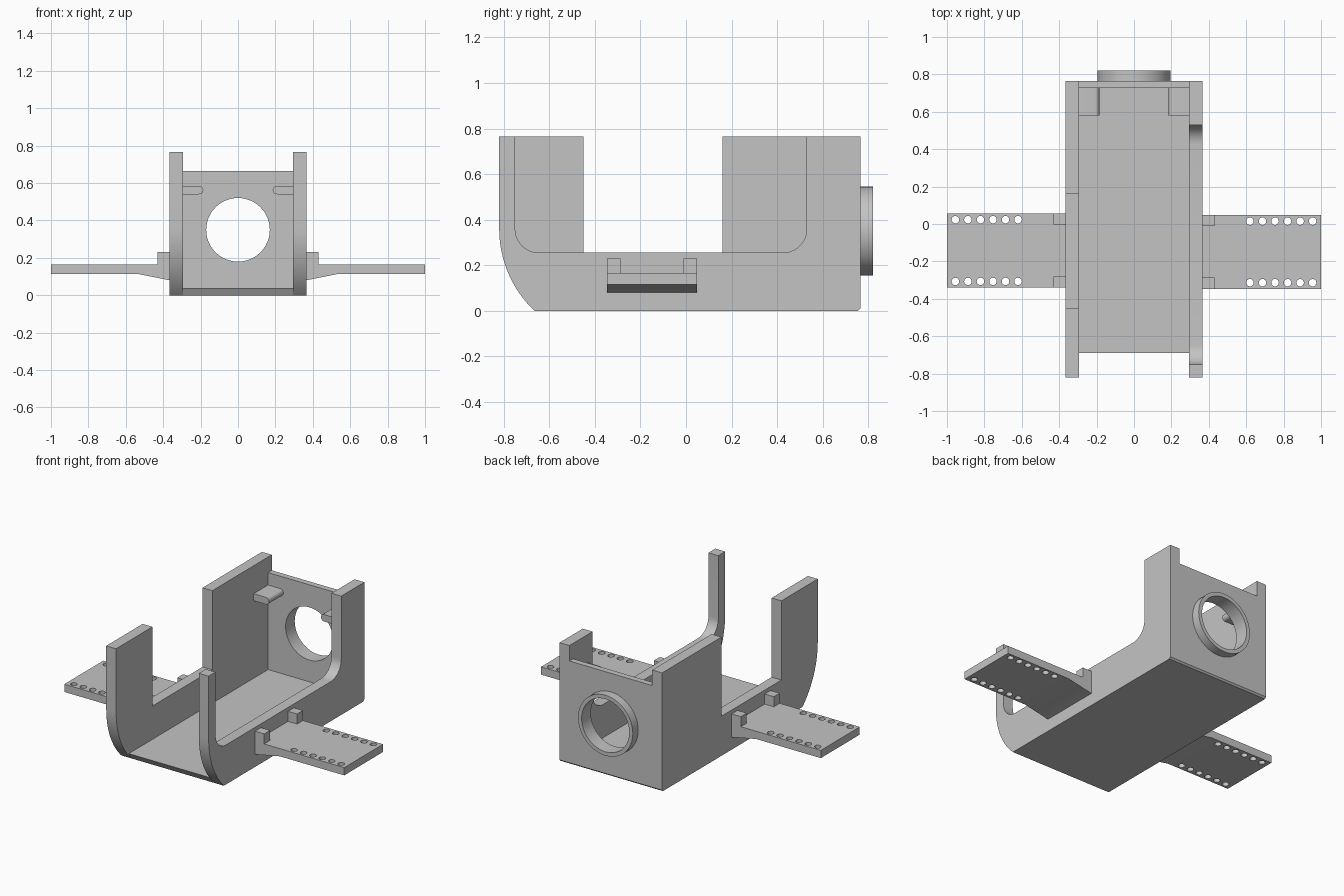
import bpy, bmesh
from math import sin, cos, pi, asin

cube = bpy.data.objects.get("Cube")
if cube:
    bpy.data.objects.remove(cube, do_unlink=True)

grey = bpy.data.materials.new("plain grey")
grey.use_nodes = True
COLOUR = (0.55, 0.55, 0.55, 1)
grey.diffuse_color = COLOUR
grey.node_tree.nodes["Principled BSDF"].inputs["Base Color"].default_value = COLOUR

PLACE = {
    "x": lambda p, d: (d, p[0], p[1]),
    "y": lambda p, d: (p[0], d, p[1]),
    "z": lambda p, d: (p[0], p[1], d),
}


def arc(cx, cy, r, start, end, n=12):
    """Points on a circular arc."""
    angles = [start + (end - start) * i / n for i in range(n + 1)]
    return [(cx + r * cos(a), cy + r * sin(a)) for a in angles]


def circle(cx, cy, r, n=48):
    return arc(cx, cy, r, 0, 2 * pi, n)[:-1]


def prism(name, outlines, axis, lo, hi):
    """Extrude one or more closed outlines along an axis."""
    bm = bmesh.new()
    for pts in outlines:
        a = [bm.verts.new(PLACE[axis](p, lo)) for p in pts]
        b = [bm.verts.new(PLACE[axis](p, hi)) for p in pts]
        bm.faces.new(a)
        bm.faces.new(b[::-1])
        for i in range(len(pts)):
            j = (i + 1) % len(pts)
            bm.faces.new((a[j], a[i], b[i], b[j]))
    bmesh.ops.recalc_face_normals(bm, faces=bm.faces[:])
    mesh = bpy.data.meshes.new(name)
    bm.to_mesh(mesh)
    bm.free()
    mesh.materials.append(grey)
    obj = bpy.data.objects.new(name, mesh)
    bpy.context.collection.objects.link(obj)
    return obj


def bore(obj, outlines, axis, lo, hi):
    """Cut through-holes and discard the cutter."""
    cutter = prism("cutter", outlines, axis, lo, hi)
    mod = obj.modifiers.new("holes", "BOOLEAN")
    mod.operation, mod.solver, mod.object = "DIFFERENCE", "EXACT", cutter
    bpy.context.view_layer.objects.active = obj
    bpy.ops.object.modifier_apply(modifier=mod.name)
    bpy.data.objects.remove(cutter, do_unlink=True)


IN, OUT = 0.295, 0.365        # wall faces
FRONT, BACK, TOP, SILL = -0.82, 0.765, 0.765, 0.255
R = 0.496                     # front curve radius
SWEEP = asin(0.36 / R)
lower_front = arc(FRONT + R, 0.36, R, pi, pi + SWEEP, 16)
heel = [(BACK - 0.01, 0), (BACK, 0.01)]
outer = lower_front + heel + [(BACK, TOP)]

# Side walls: one with a wide rounded cutout, one with a narrow square cutout
r = 0.105
wide = (arc(0.53 - r, SILL + r, r, 0, -pi / 2)
        + arc(-0.75 + r, SILL + r, r, -pi / 2, -pi))
parts = [
    prism("left_wall", [outer + [(0.53, TOP)] + wide
                        + [(-0.75, TOP), (FRONT, TOP)]], "x", IN, OUT),
    prism("right_wall", [outer + [(0.16, TOP), (0.16, SILL), (-0.45, SILL),
                                  (-0.45, TOP), (FRONT, TOP)]], "x", -OUT, -IN),
]

# Floor and back wall, with a collar around the round opening
floor = prism("floor_and_back", [[(-0.69, 0.04), lower_front[-1]] + heel
              + [(BACK, 0.665), (0.727, 0.665), (0.727, 0.04)]], "x", -IN, IN)
collar = prism("back_collar", [circle(0, 0.35, 0.195)], "y", BACK, 0.82)
for obj in (floor, collar):
    bore(obj, [circle(0, 0.35, 0.17)], "y", 0.6, 0.9)
    parts.append(obj)

for side, s, y0, y1 in (("left", 1, -0.347, 0.048), ("right", -1, -0.34, 0.056)):
    # Inner ledge with a rounded end
    end = arc(0.208, 0.5625, 0.0225, pi / 2, 3 * pi / 2)
    ledge = [(s * x, z) for x, z in end + [(IN, 0.54), (IN, 0.585)]]
    parts.append(prism(side + "_ledge", [ledge], "y", 0.58, 0.727))

    # Wing plate thickening towards the wall, with two rows of holes
    section = [(OUT, 0.08), (0.54, 0.115), (1, 0.115), (1, 0.165), (OUT, 0.165)]
    wing = prism(side + "_wing", [[(s * x, z) for x, z in section]], "y", y0, y1)
    holes = [circle(s * (0.62 + 0.067 * i), y, 0.02, 24)
             for i in range(6) for y in (y0 + 0.033, y1 - 0.033)]
    bore(wing, holes, "z", 0, 0.3)
    parts.append(wing)

    # Upright lugs at the wing root
    lug = [(s * x, z) for x, z in
           ((OUT, 0.165), (0.43, 0.165), (0.43, 0.23), (OUT, 0.23))]
    for place, y in (("front", y0), ("back", y1 - 0.06)):
        parts.append(prism(f"{side}_{place}_lug", [lug], "y", y, y + 0.06))

# Smooth the curved faces, keep the corners sharp
bpy.ops.object.select_all(action="DESELECT")
for obj in parts:
    obj.select_set(True)
bpy.context.view_layer.objects.active = parts[0]
bpy.ops.object.shade_smooth_by_angle(angle=pi / 6)
